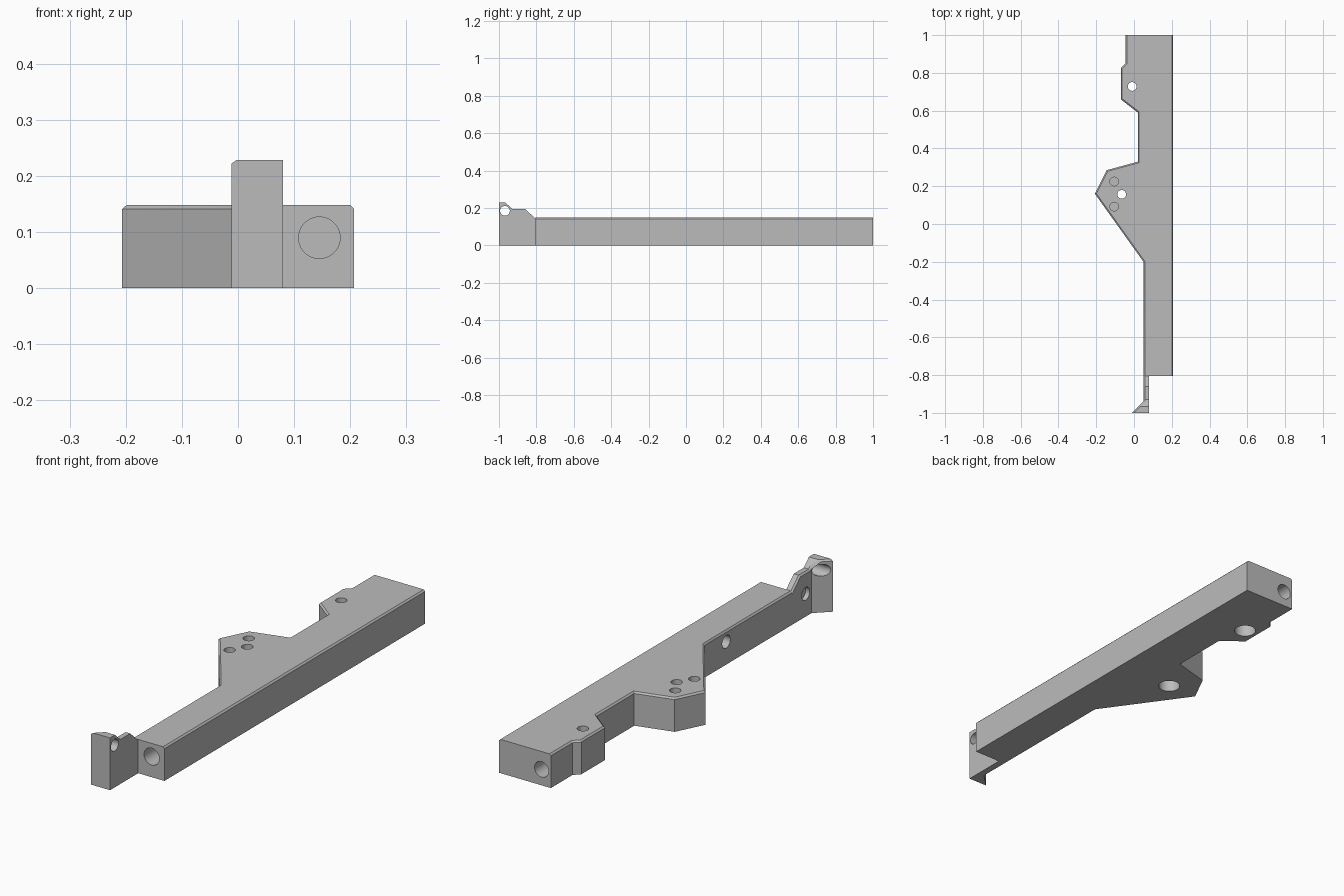
import bpy, bmesh, math
from mathutils import Vector, Matrix

if "Cube" in bpy.data.objects:
    bpy.data.objects.remove(bpy.data.objects["Cube"])

grey = bpy.data.materials.new("machined grey")
grey.use_nodes = True
colour = (0.5, 0.5, 0.5, 1)
grey.diffuse_color = colour
grey.node_tree.nodes["Principled BSDF"].inputs["Base Color"].default_value = colour

TOP = 0.148      # bar height
BACK, END = 1.0, -0.805
CHAMFER = 0.007


def to_object(name, bm):
    bmesh.ops.recalc_face_normals(bm, faces=bm.faces)
    mesh = bpy.data.meshes.new(name)
    bm.to_mesh(mesh)
    bm.free()
    mesh.materials.append(grey)
    ob = bpy.data.objects.new(name, mesh)
    bpy.context.collection.objects.link(ob)
    return ob


def prism(points, extrude):
    bm = bmesh.new()
    face = bm.faces.new([bm.verts.new(p) for p in points])
    moved = bmesh.ops.extrude_face_region(bm, geom=[face])["geom"]
    bmesh.ops.translate(bm, vec=extrude, verts=[v for v in moved if isinstance(v, bmesh.types.BMVert)])
    return bm


def cylinder(start, end, radius):
    start, end = Vector(start), Vector(end)
    axis = end - start
    turn = axis.to_track_quat('Z', 'Y').to_matrix().to_4x4()
    bm = bmesh.new()
    bmesh.ops.create_cone(bm, cap_ends=True, segments=40, radius1=radius, radius2=radius,
                          depth=axis.length, matrix=Matrix.Translation((start + end) / 2) @ turn)
    return to_object("hole_cutter", bm)


def boolean(ob, cutter, operation='DIFFERENCE'):
    cutter.hide_render = True
    mod = ob.modifiers.new("cut", 'BOOLEAN')
    mod.operation, mod.solver, mod.object = operation, 'EXACT', cutter
    graph = bpy.context.evaluated_depsgraph_get()
    mesh = bpy.data.meshes.new_from_object(ob.evaluated_get(graph))
    ob.modifiers.clear()
    ob.data = mesh
    bpy.data.objects.remove(cutter)


def chamfer(bm, wanted):
    edges = [e for e in bm.edges if wanted(e)]
    bmesh.ops.bevel(bm, geom=edges, offset=CHAMFER, segments=1, affect='EDGES')


def smooth(ob):
    bpy.ops.object.select_all(action='DESELECT')
    ob.select_set(True)
    bpy.context.view_layer.objects.active = ob
    bpy.ops.object.shade_smooth_by_angle(angle=math.radians(25))


# Bar with its side bracket and rear lug, chamfered along the top sides
outline = [(0.207, END), (0.207, BACK), (-0.045, BACK), (-0.045, 0.85), (-0.07, 0.825),
           (-0.07, 0.66), (0.02, 0.59), (0.02, 0.33), (-0.145, 0.285), (-0.207, 0.16),
           (0.05, -0.2), (0.05, END)]
bm = prism([(x, y, 0) for x, y in outline], (0, 0, TOP))


def top_side(e):
    a, b = (v.co for v in e.verts)
    return min(a.z, b.z) > TOP - 0.001 and abs(a.y - b.y) > 0.001


chamfer(bm, top_side)
bar = to_object("bar", bm)

# Bores: front, rear and the side port
boolean(bar, cylinder((0.145, END - 0.05, 0.09), (0.145, -0.3, 0.09), 0.037))
boolean(bar, cylinder((0, BACK + 0.05, 0.07), (0, 0.75, 0.07), 0.034))
boolean(bar, cylinder((0, -0.35, 0.1), (0.13, -0.35, 0.1), 0.028))
# Counterbored bolt holes right through
for x, y in [(-0.01, 0.728), (-0.065, 0.157)]:
    boolean(bar, cylinder((x, y, -0.05), (x, y, 0.2), 0.023))
    boolean(bar, cylinder((x, y, -0.05), (x, y, 0.06), 0.045))
# Blind holes in the bracket top
for y in (0.225, 0.092):
    boolean(bar, cylinder((-0.105, y, 0.06), (-0.105, y, 0.2), 0.023))
smooth(bar)

# Front tab: flared plate trimmed to a stepped top
plan = [(0.08, -1), (0.08, END), (0.05, END), (0.05, -0.94), (-0.012, -1)]
tab = to_object("front_tab", prism([(x, y, 0) for x, y in plan], (0, 0, 0.3)))
side = [(-1.1, -0.1), (-1.1, 0.229), (-0.965, 0.229), (-0.93, 0.195), (-0.86, 0.195),
        (END, 0.143), (-0.7, 0.143), (-0.7, -0.1)]
boolean(tab, to_object("tab_trim", prism([(-0.2, y, z) for y, z in side], (0.5, 0, 0))), 'INTERSECT')


def tab_rim(e):
    a, b = (v.co for v in e.verts)
    on_flare = all(abs((p.y + 1) / 0.06 - (p.x + 0.012) / 0.062) < 0.02 for p in (a, b))
    on_wall = abs(a.x - 0.05) < 0.001 and abs(b.x - 0.05) < 0.001
    return min(a.z, b.z) > 0.14 and abs(a.y - b.y) > 0.001 and (on_flare or on_wall)


bm = bmesh.new()
bm.from_mesh(tab.data)
chamfer(bm, tab_rim)
bm.to_mesh(tab.data)
bm.free()
boolean(tab, cylinder((-0.2, -0.968, 0.185), (0.3, -0.968, 0.185), 0.026))
boolean(tab, cylinder((0, -0.9, 0.1), (0.07, -0.9, 0.1), 0.028))
smooth(tab)
